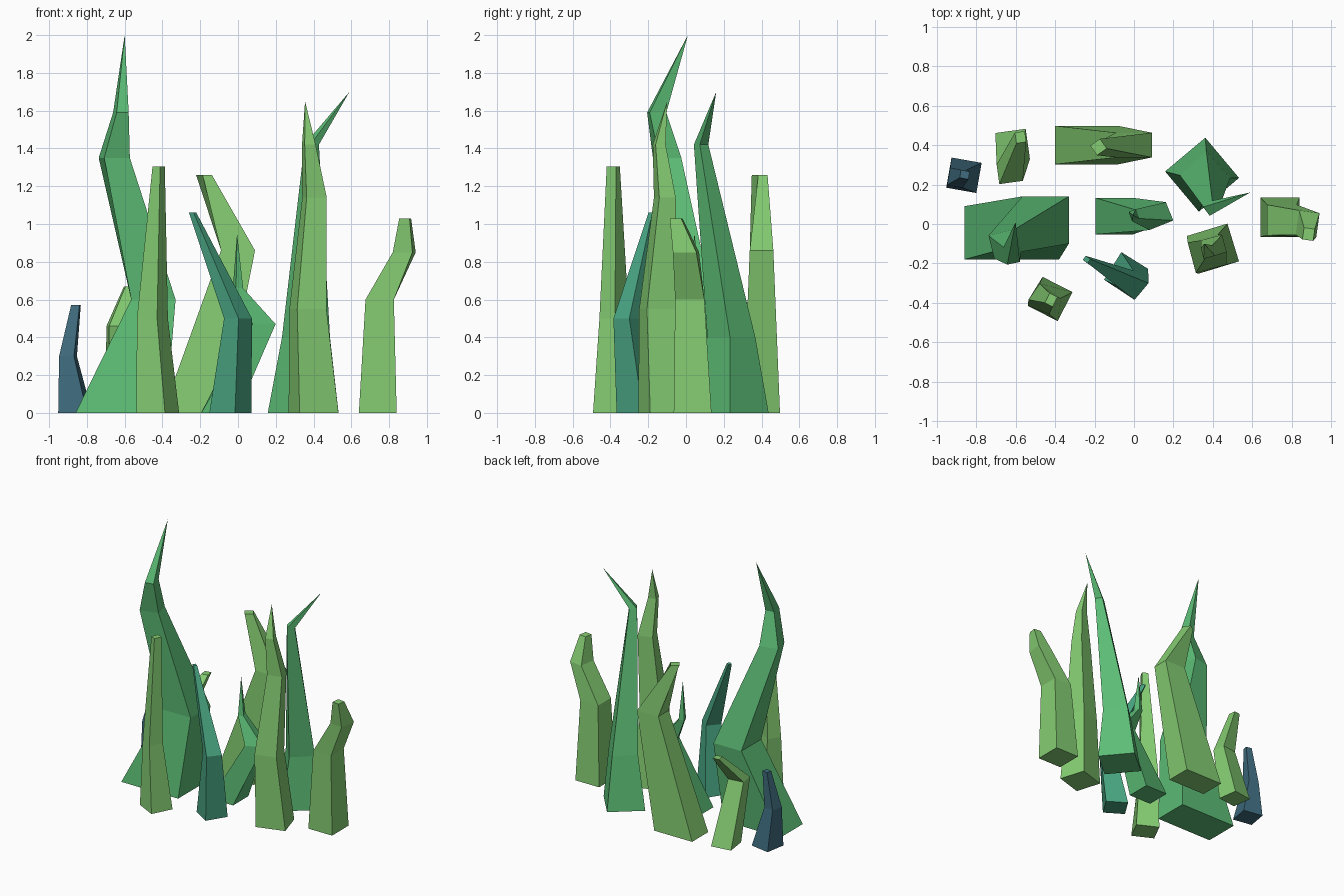
import bpy, bmesh, math

if "Cube" in bpy.data.objects:
    bpy.data.objects.remove(bpy.data.objects["Cube"])


def material(name, rgb):
    m = bpy.data.materials.new(name)
    m.diffuse_color = (*rgb, 1)
    m.use_nodes = True
    m.node_tree.nodes["Principled BSDF"].inputs["Base Color"].default_value = m.diffuse_color
    return m


LEAF = material("leaf green", (0.235, 0.61, 0.17))
EMERALD = material("emerald green", (0.107, 0.51, 0.18))
TEAL = material("teal green", (0.065, 0.37, 0.22))
BLUE = material("dark blue", (0.05, 0.15, 0.21))


def blade(name, mat, sections, tip=None):
    """Loft rectangles (x, y, z, width, depth, turn), ending flat or in a point."""
    bm = bmesh.new()
    rings = []
    for x, y, z, w, d, turn in sections:
        c, s = math.cos(math.radians(turn)), math.sin(math.radians(turn))
        rings.append([bm.verts.new((x + u * w / 2 * c - v * d / 2 * s,
                                    y + u * w / 2 * s + v * d / 2 * c, z))
                      for u, v in ((-1, -1), (1, -1), (1, 1), (-1, 1))])
    bm.faces.new(rings[0][::-1])
    for a, b in zip(rings, rings[1:]):
        for i in range(4):
            j = (i + 1) % 4
            bm.faces.new((a[i], a[j], b[j], b[i]))
    if tip:
        p = bm.verts.new(tip)
        for i in range(4):
            bm.faces.new((rings[-1][i], rings[-1][(i + 1) % 4], p))
    else:
        bm.faces.new(rings[-1])
    bmesh.ops.recalc_face_normals(bm, faces=bm.faces)
    me = bpy.data.meshes.new(name)
    bm.to_mesh(me)
    bm.free()
    me.materials.append(mat)
    bpy.context.collection.objects.link(bpy.data.objects.new(name, me))


# Pointed emerald blades
blade("tall_left_blade", EMERALD,
      [(-.62, -.045, 0, .48, .27, 0), (-.448, .02, .6, .235, .24, 0),
       (-.655, -.1, 1.35, .14, .12, 14), (-.62, -.155, 1.59, .065, .09, 12)],
      (-.6, .01, 2))
blade("small_centre_blade", EMERALD,
      [(-.1, .04, 0, .19, .185, 0), (.12, .04, .47, .13, .1, 22),
       (0, .045, .66, .04, .05, 20)], (-.005, .045, .95))
blade("back_right_blade", EMERALD,
      [(.345, .25, 0, .266, .266, 40), (.36, .24, .4, .18, .18, 42),
       (.39, .08, 1.42, .055, .055, 35)], (.59, .16, 1.7))

# Leaf green blades
blade("tall_front_right_blade", LEAF,
      [(.4, -.125, 0, .215, .2, 17), (.37, -.15, .55, .16, .16, 15),
       (.405, -.112, 1.14, .11, .09, 15), (.375, -.142, 1.42, .06, .055, 15)],
      (.355, -.1, 1.65))
blade("back_blade", LEAF,
      [(-.24, .4, 0, .32, .195, 0), (0, .4, .86, .18, .125, 0),
       (-.18, .39, 1.26, .06, .06, 35)])
blade("back_left_blade", LEAF,
      [(-.615, .395, 0, .155, .155, 8), (-.63, .26, .46, .12, .1, 8),
       (-.575, .44, .67, .05, .055, 8)])
blade("front_left_blade", LEAF,
      [(-.425, -.38, 0, .17, .165, -27), (-.453, -.38, .5, .13, .1, -35),
       (-.42, -.385, 1.305, .045, .055, -27)])
blade("right_blade", LEAF,
      [(.74, .035, 0, .2, .2, 0), (.75, .02, .6, .15, .155, 0),
       (.88, 0, .85, .105, .125, -8), (.885, -.052, 1.03, .055, .06, -8)])

# Dark stubby blades
blade("front_centre_blade", TEAL,
      [(-.04, -.255, 0, .16, .165, -32), (0, -.31, .5, .1, .11, -40),
       (-.24, -.18, 1.06, .03, .025, -35)])
blade("far_left_blade", BLUE,
      [(-.862, .247, 0, .155, .155, -10), (-.9, .235, .3, .08, .09, -10),
       (-.858, .25, .57, .045, .04, -10)])
